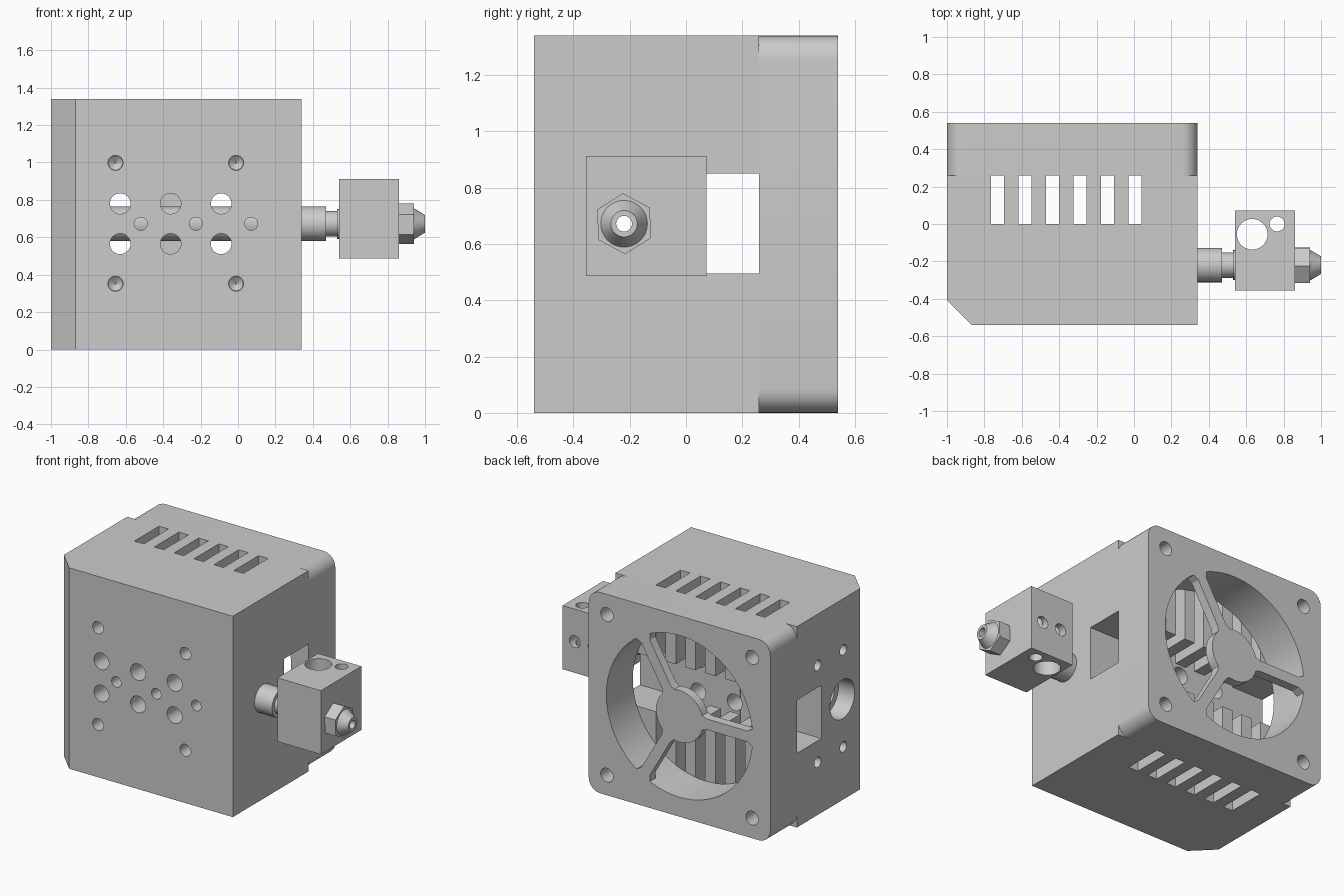
import bpy, bmesh, math
from mathutils import Matrix, Vector

if "Cube" in bpy.data.objects:
    bpy.data.objects.remove(bpy.data.objects["Cube"])

AX_Y, AX_Z = -0.22, 0.672          # axis of the filament path (runs along x)
FX, FZ = -0.33, 0.67               # fan centre


def finish(name, bm):
    bmesh.ops.recalc_face_normals(bm, faces=bm.faces)
    me = bpy.data.meshes.new(name)
    bm.to_mesh(me)
    bm.free()
    ob = bpy.data.objects.new(name, me)
    bpy.context.scene.collection.objects.link(ob)
    return ob


def box(name, x, y, z):
    bm = bmesh.new()
    lo, hi = Vector((x[0], y[0], z[0])), Vector((x[1], y[1], z[1]))
    bmesh.ops.create_cube(bm, size=1, matrix=Matrix.Translation((lo + hi) / 2)
                          @ Matrix.Diagonal((*(hi - lo), 1)))
    return finish(name, bm)


def cyl(name, axis, a, b, u, v, r, r2=None, seg=32):
    """Cylinder or cone from a to b along an axis; u, v are the other coordinates."""
    m = (a + b) / 2
    loc = {'X': (m, u, v), 'Y': (u, m, v), 'Z': (u, v, m)}[axis]
    rot = {'X': Matrix.Rotation(math.pi / 2, 4, 'Y'),
           'Y': Matrix.Rotation(-math.pi / 2, 4, 'X'), 'Z': Matrix()}[axis]
    bm = bmesh.new()
    bmesh.ops.create_cone(bm, cap_ends=True, segments=seg, radius1=r,
                          radius2=r if r2 is None else r2, depth=b - a,
                          matrix=Matrix.Translation(loc) @ rot)
    return finish(name, bm)


def lathe(name, profile, seg=32):
    """Spin a closed (x, radius) loop around the filament axis."""
    bm = bmesh.new()
    vs = [bm.verts.new((x, AX_Y, AX_Z + r)) for x, r in profile]
    es = [bm.edges.new((vs[i - 1], vs[i])) for i in range(len(vs))]
    bmesh.ops.spin(bm, geom=vs + es, cent=(0, AX_Y, AX_Z), axis=(1, 0, 0),
                   angle=2 * math.pi, steps=seg)
    bmesh.ops.remove_doubles(bm, verts=bm.verts, dist=1e-4)
    return finish(name, bm)


def prism_xz(name, pts, y0, y1):
    bm = bmesh.new()
    f = bm.faces.new([bm.verts.new((x, y0, z)) for x, z in pts])
    ext = bmesh.ops.extrude_face_region(bm, geom=[f])
    bmesh.ops.translate(bm, vec=(0, y1 - y0, 0),
                        verts=[g for g in ext['geom'] if isinstance(g, bmesh.types.BMVert)])
    return finish(name, bm)


def boolean(ob, tools, op='DIFFERENCE'):
    for t in tools:
        m = ob.modifiers.new('bool', 'BOOLEAN')
        m.object, m.operation, m.solver = t, op, 'EXACT'
    dg = bpy.context.evaluated_depsgraph_get()
    me = bpy.data.meshes.new_from_object(ob.evaluated_get(dg))
    ob.modifiers.clear()
    ob.data = me
    for t in tools:
        bpy.data.objects.remove(t)


# Heat sink body with one chamfered upright edge
body = box('heat_sink_body', (-1, 0.34), (-0.54, 0.26), (0, 1.34))
bm = bmesh.new()
bm.from_mesh(body.data)
edge = [e for e in bm.edges if all(v.co.x < -0.9 and v.co.y < 0 for v in e.verts)]
bmesh.ops.bevel(bm, geom=edge, offset=0.132, segments=1, affect='EDGES')
bm.to_mesh(body.data)
bm.free()

# Airflow slots and cross channel
cuts = [box('slot', (-0.765 + 0.147 * i, -0.695 + 0.147 * i), (0, 0.3), (-0.1, 1.5))
        for i in range(6)]
cuts.append(box('channel', (-1.1, 0.5), (0.001, 0.31), (0.495, 0.85)))
# Front through holes and grub screw holes
for x in (-0.63, -0.36, -0.09):
    for z in (0.78, 0.565):
        cuts.append(cyl('hole', 'Y', -0.6, 0.02, x, z, 0.055))
for x in (-0.52, -0.225, 0.07):
    cuts.append(cyl('hole', 'Y', -0.6, -0.2, x, AX_Z, 0.035))
# Blind screw holes on front and left
for z in (0.998, 0.352):
    for x in (-0.655, -0.01):
        cuts.append(cyl('hole', 'Y', -0.6, -0.38, x, z, 0.04))
        cuts.append(cyl('tip', 'Y', -0.381, -0.355, x, z, 0.039, 0.004))
    for y in (0.04, -0.23):
        cuts.append(cyl('hole', 'X', -1.1, -0.83, y, z, 0.035))
# Filament inlet and bore
cuts.append(cyl('inlet', 'X', -1.1, -0.88, AX_Y, AX_Z, 0.13))
cuts.append(cyl('bore', 'X', -1.05, 0.4, AX_Y, AX_Z, 0.088))
boolean(body, cuts)

# Core tube with neck, running from the body to the heater block
lathe('heat_break', [(-0.85, 0.028), (-0.85, 0.092), (0.47, 0.092), (0.47, 0.068),
                     (0.53, 0.068), (0.53, 0.08), (0.545, 0.08), (0.545, 0.028)])

# Fan frame: rounded square with a round duct
pts, rad, h = [], 0.085, 0.67
for k in range(4):
    a0 = k * math.pi / 2
    cx = FX + (h - rad) * (1 if k in (0, 3) else -1)
    cz = FZ + (h - rad) * (1 if k in (0, 1) else -1)
    for j in range(9):
        a = a0 + j * math.pi / 16
        pts.append((cx + rad * math.cos(a), cz + rad * math.sin(a)))
fan = prism_xz('fan_frame', pts, 0.26, 0.54)
cuts = [cyl('duct', 'Y', 0.2, 0.6, FX, FZ, 0.54, seg=64)]
for sx in (-1, 1):
    for sz in (-1, 1):
        cuts.append(cyl('hole', 'Y', 0.2, 0.6, FX + sx * 0.536, FZ + sz * 0.536, 0.046))
boolean(fan, cuts)

# Fan hub with three spokes
hub = cyl('fan_hub', 'Y', 0.48, 0.54, FX, FZ, 0.173, seg=48)
spokes = []
for deg in (180, 60, -60):
    a = math.radians(deg)
    d, n = Vector((math.cos(a), math.sin(a))), Vector((-math.sin(a), math.cos(a)))
    c = Vector((FX, FZ))
    w = 0.036
    # small flares at both ends stand in for the fillets
    side = [(0.13, w + 0.025), (0.2, w), (0.5, w), (0.55, w + 0.03)]
    loop = [c + d * r + n * q for r, q in side] + [c + d * r - n * q for r, q in reversed(side)]
    spokes.append(prism_xz('spoke', loop, 0.48, 0.54))
boolean(hub, spokes, 'UNION')

# Heater block with cartridge, sensor and grub screw holes
block = box('heater_block', (0.54, 0.86), (-0.355, 0.072), (0.487, 0.912))
boolean(block, [cyl('cartridge', 'Z', 0.4, 1, 0.632, -0.055, 0.082),
                cyl('sensor', 'Z', 0.4, 1, 0.765, 0, 0.04),
                cyl('screw', 'Y', -0.02, 0.2, 0.632, 0.695, 0.04),
                cyl('screw', 'Y', -0.01, 0.2, 0.77, 0.695, 0.04),
                cyl('bore', 'X', 0.4, 1, AX_Y, AX_Z, 0.028)])

# Nozzle: hexagon and tapered tip
hexa = cyl('nozzle_hex', 'X', 0.86, 0.94, AX_Y, AX_Z, 0.108, seg=6)
hexa.data.transform(Matrix.Translation((0, AX_Y, AX_Z)) @ Matrix.Rotation(math.radians(92), 4, 'X')
                    @ Matrix.Translation((0, -AX_Y, -AX_Z)))
boolean(hexa, [cyl('bore', 'X', 0.8, 1, AX_Y, AX_Z, 0.028)])
lathe('nozzle_tip', [(0.94, 0.028), (0.94, 0.083), (1.0, 0.047), (1.0, 0.028)])

# Smooth round surfaces, keep edges sharp
for ob in bpy.context.scene.objects:
    ob.select_set(True)
    bpy.context.view_layer.objects.active = ob
bpy.ops.object.shade_smooth_by_angle(angle=math.radians(25))
